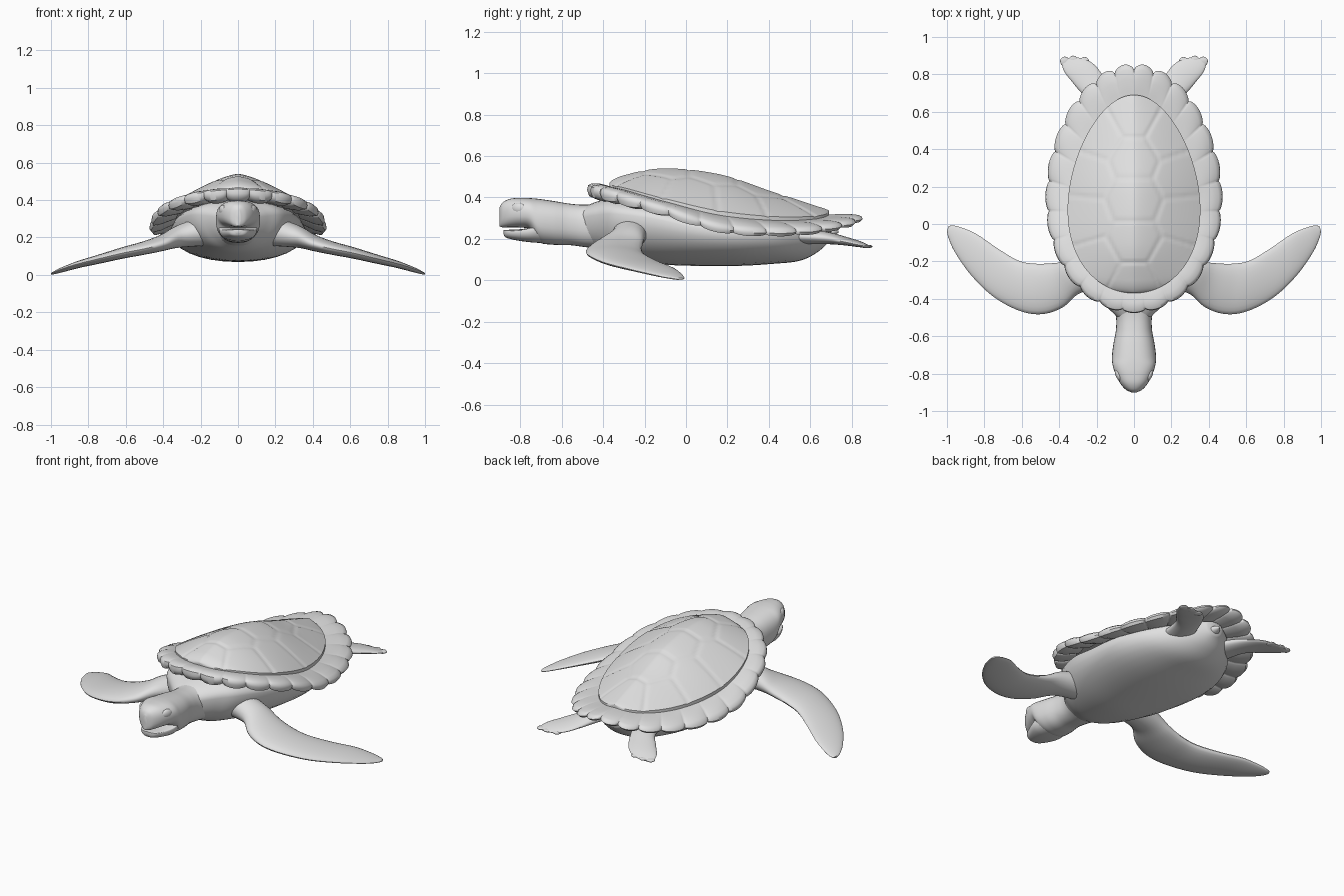
import bpy, bmesh, math
from mathutils import Vector

if "Cube" in bpy.data.objects:
    bpy.data.objects.remove(bpy.data.objects["Cube"])

grey = bpy.data.materials.new("plain grey")
grey.use_nodes = True
grey.diffuse_color = (0.75, 0.75, 0.75, 1)
grey.node_tree.nodes["Principled BSDF"].inputs["Base Color"].default_value = grey.diffuse_color


def finish(obj, mirror=False, angle=50):
    obj.data.materials.append(grey)
    if mirror:
        obj.modifiers.new("mirror", "MIRROR")
    bpy.ops.object.select_all(action="DESELECT")
    obj.select_set(True)
    bpy.context.view_layer.objects.active = obj
    bpy.ops.object.shade_smooth_by_angle(angle=math.radians(angle))


def loft(name, rings, loop=False, mirror=False, angle=50):
    """Skin closed rings of points; cap the ends unless the rings form a loop."""
    bm = bmesh.new()
    rows = [[bm.verts.new(p) for p in ring] for ring in rings]
    n = len(rows[0])
    pairs = list(zip(rows, rows[1:])) + ([(rows[-1], rows[0])] if loop else [])
    for a, b in pairs:
        for i in range(n):
            j = (i + 1) % n
            bm.faces.new((a[i], a[j], b[j], b[i]))
    if not loop:
        bm.faces.new(rows[0])
        bm.faces.new(rows[-1])
    bmesh.ops.recalc_face_normals(bm, faces=bm.faces)
    mesh = bpy.data.meshes.new(name)
    bm.to_mesh(mesh)
    bm.free()
    obj = bpy.data.objects.new(name, mesh)
    bpy.context.collection.objects.link(obj)
    finish(obj, mirror, angle)


def at(keys, u):
    """Smooth curve through evenly spaced keys, u from 0 to 1."""
    f = min(max(u, 0), 1) * (len(keys) - 1)
    i = min(int(f), len(keys) - 2)
    t = f - i
    a, b, c, d = (keys[min(max(k, 0), len(keys) - 1)] for k in range(i - 1, i + 3))
    return b + 0.5 * t * (c - a + t * (2 * a - 5 * b + 4 * c - d + t * (3 * (b - c) + d - a)))


def resample(stations, n):
    columns = list(zip(*stations))
    return [[at(c, k / n) for c in columns] for k in range(n + 1)]


def angles(n):
    return [2 * math.pi * k / n for k in range(n)]


def trunk(name, stations, belly=0.5, n=48, square=1.0):
    """Loft along y from (y, half width, top, bottom)."""
    rings = []
    for y, w, top, low in resample(stations, n):
        mid = top + (low - top) * (1 - belly)
        ring = []
        for a in angles(32):
            c, s = math.cos(a), math.sin(a)
            h = (top - mid) if s > 0 else (mid - low)
            ring.append((w * math.copysign(abs(c) ** square, c), y,
                         mid + h * math.copysign(abs(s) ** square, s)))
        rings.append(ring)
    loft(name, rings)


def flipper(name, stations):
    """Loft from (front x, front y, back x, back y, z, half thickness)."""
    rings = []
    for ax, ay, bx, by, z, h in resample(stations, 48):
        a, b = Vector((ax, ay, z)), Vector((bx, by, z))
        rings.append([(a + b) / 2 + (a - b) / 2 * math.cos(t) + Vector((0, 0, h * math.sin(t)))
                      for t in angles(24)])
    loft(name, rings, mirror=True)


def ball(name, place, size, turn=0):
    bpy.ops.mesh.primitive_uv_sphere_add(segments=20, ring_count=12, radius=1,
                                         location=place, rotation=(0, 0, turn))
    obj = bpy.context.object
    obj.name = name
    obj.scale = size
    bpy.ops.object.transform_apply(location=True, rotation=True, scale=True)
    finish(obj, mirror=True)


# Heights around the shell, from front to back
EDGE = (0.452, 0.437, 0.385, 0.325, 0.298, 0.3, 0.318)
RIDGE = (0.468, 0.507, 0.54, 0.512, 0.425, 0.362, 0.335)
RIM = (0.445, 0.415, 0.345, 0.245, 0.23, 0.26, 0.3)


def dome_outline(t):
    return 0.35 * math.sin(t) * (1 + 0.17 * math.cos(t)), 0.16 - 0.53 * math.cos(t)


# Carapace: ridged dome with grooves between scutes
SCUTES = [Vector((0, y)) for y in (-0.31, -0.1, 0.13, 0.36, 0.57)]
for sx, sy in ((0.2, -0.21), (0.27, 0.03), (0.25, 0.26), (0.18, 0.47)):
    SCUTES += [Vector((sx, sy)), Vector((-sx, sy))]


def groove(x, y):
    near = sorted((Vector((x, y)) - s).length for s in SCUTES)
    return 0.005 * max(0, 1 - (near[1] - near[0]) / 0.03)


rings = []
for k in range(121):
    t = 0.03 + (math.pi - 0.06) * k / 120
    w, y = dome_outline(t)
    edge, ridge = at(EDGE, t / math.pi) + 0.01, at(RIDGE, t / math.pi)
    ring = [(-w, y, edge - 0.03)]
    for j in range(81):
        s = math.sin(math.pi * (j / 80 - 0.5))
        ring.append((w * s, y, ridge + (edge - ridge) * abs(s) ** 1.4 - groove(w * s, y)))
    ring.append((w, y, edge - 0.03))
    rings.append(ring)
loft("carapace", rings, angle=40)

# Scalloped rim of marginal scutes, thickest at the front
SECTION = ((0, -0.04), (0, -0.004), (0.3, 0.004), (0.6, 0.012), (0.85, 0.01),
           (0.97, 0.002), (1, -0.012), (0.93, -0.028), (0.6, -0.038))
rings = []
for t in angles(500):
    u = t / math.pi if t <= math.pi else 2 - t / math.pi
    bump = abs(math.cos(12.5 * t)) ** 0.6
    ix, iy = dome_outline(t)
    ix, iy = ix * 0.94, 0.16 + (iy - 0.16) * 0.94
    grow = 1.01 - (0.025 + 0.025 * u) * (1 - bump)
    ox = 0.468 * math.sin(t) * (1 + 0.08 * math.cos(t)) * grow
    oy = 0.19 - 0.66 * math.cos(t) * grow
    iz, oz = at(EDGE, u), at(RIM, u) + 0.012
    rings.append([(ix + (ox - ix) * a, iy + (oy - iy) * a,
                   iz + (oz - iz) * a + b * (0.7 + 0.3 * bump) * (1.1 - 0.35 * u if b > 0 else 1.8 - u))
                  for a, b in SECTION])
loft("shell_rim", rings, loop=True)

# Body and plastron
trunk("body", [(-0.5, 0.085, 0.35, 0.185), (-0.43, 0.16, 0.38, 0.15), (-0.34, 0.245, 0.4, 0.115),
               (-0.15, 0.32, 0.38, 0.08), (0.05, 0.355, 0.325, 0.07), (0.25, 0.36, 0.295, 0.07),
               (0.42, 0.31, 0.28, 0.08), (0.55, 0.225, 0.28, 0.095), (0.64, 0.14, 0.28, 0.14),
               (0.7, 0.05, 0.28, 0.2)], belly=0.72, square=0.95)
trunk("tail", [(0.58, 0.06, 0.26, 0.16), (0.65, 0.045, 0.255, 0.19), (0.71, 0.025, 0.25, 0.215),
               (0.735, 0.003, 0.24, 0.23)])

# Head with neck, and the slightly open lower jaw
trunk("head_and_neck", [(-0.9, 0.015, 0.35, 0.262), (-0.885, 0.045, 0.375, 0.256),
                        (-0.85, 0.075, 0.393, 0.256), (-0.8, 0.1, 0.398, 0.255),
                        (-0.755, 0.114, 0.397, 0.245), (-0.71, 0.118, 0.393, 0.185),
                        (-0.64, 0.11, 0.383, 0.172), (-0.56, 0.096, 0.37, 0.17),
                        (-0.48, 0.1, 0.365, 0.16), (-0.38, 0.14, 0.375, 0.15)],
      square=0.85, n=64)
trunk("lower_jaw", [(-0.88, 0.015, 0.243, 0.222), (-0.865, 0.05, 0.244, 0.205),
                    (-0.81, 0.08, 0.246, 0.192), (-0.75, 0.1, 0.255, 0.184),
                    (-0.69, 0.1, 0.28, 0.18)], belly=0.85, square=0.8)
ball("eye", (0.082, -0.808, 0.348), (0.016, 0.036, 0.026), -0.4)

# Long front flippers
flipper("front_flipper", [
    (0.17, -0.35, 0.2, -0.18, 0.235, 0.08), (0.29, -0.37, 0.35, -0.2, 0.205, 0.06),
    (0.38, -0.445, 0.44, -0.21, 0.17, 0.044), (0.49, -0.482, 0.53, -0.212, 0.142, 0.036),
    (0.61, -0.465, 0.62, -0.195, 0.118, 0.031), (0.75, -0.39, 0.73, -0.13, 0.085, 0.025),
    (0.87, -0.275, 0.84, -0.055, 0.055, 0.019), (0.955, -0.155, 0.925, -0.018, 0.027, 0.013),
    (0.99, -0.08, 0.97, -0.008, 0.012, 0.008), (1.0, -0.04, 0.992, -0.012, 0.007, 0.005)])

# Short hind flippers with toe bumps
flipper("hind_flipper", [
    (0.22, 0.5, 0.06, 0.56, 0.215, 0.04), (0.25, 0.65, 0.12, 0.7, 0.205, 0.03),
    (0.315, 0.74, 0.165, 0.79, 0.19, 0.021), (0.37, 0.81, 0.21, 0.85, 0.176, 0.015),
    (0.385, 0.86, 0.26, 0.88, 0.166, 0.009), (0.37, 0.885, 0.31, 0.892, 0.162, 0.004)])
for tx, ty in ((0.37, 0.87), (0.325, 0.875), (0.265, 0.868)):
    ball("hind_toe", (tx, ty, 0.164), (0.025, 0.025, 0.008))
